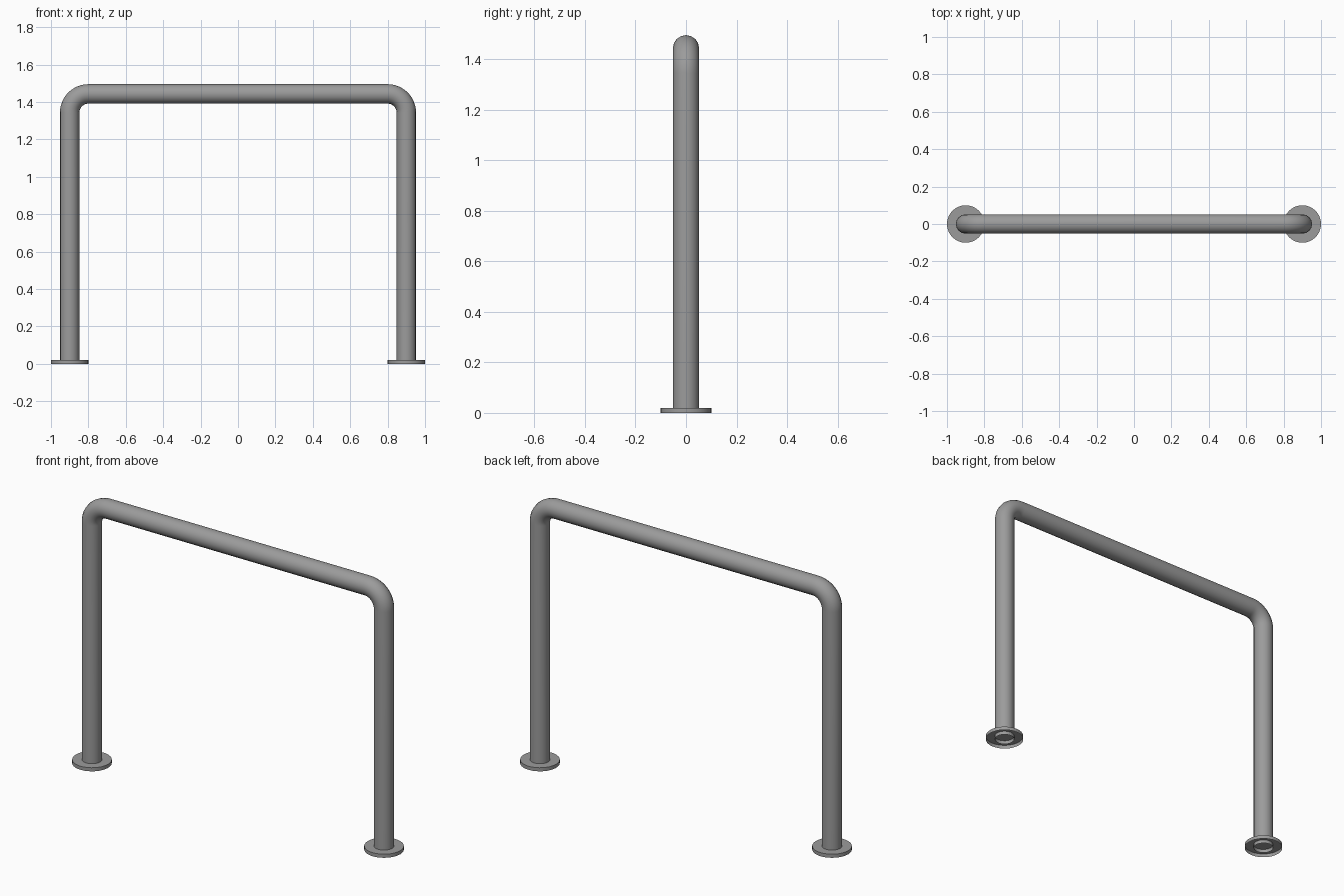
import bpy
import bmesh
from math import cos, sin, pi

if "Cube" in bpy.data.objects:
    bpy.data.objects.remove(bpy.data.objects["Cube"], do_unlink=True)

LEG_X, RAIL_Z, BEND, PIPE_R = 0.9, 1.443, 0.1, 0.052
PLATE_R, PLATE_H = 0.1, 0.02

steel = bpy.data.materials.new("grey_steel")
steel.use_nodes = True
steel.diffuse_color = (0.33, 0.33, 0.33, 1)
steel.node_tree.nodes["Principled BSDF"].inputs["Base Color"].default_value = steel.diffuse_color


def add_object(name, data):
    data.materials.append(steel)
    obj = bpy.data.objects.new(name, data)
    bpy.context.collection.objects.link(obj)
    return obj


def activate(obj):
    bpy.ops.object.select_all(action="DESELECT")
    obj.select_set(True)
    bpy.context.view_layer.objects.active = obj


# Bent pipe: one half of the path, then its mirror image
steps = 12
half = [(-LEG_X, 0)]
for i in range(steps + 1):
    a = pi / 2 * i / steps
    half.append((-LEG_X + BEND - BEND * cos(a), RAIL_Z - BEND + BEND * sin(a)))
path = half + [(-x, z) for x, z in reversed(half)]

curve = bpy.data.curves.new("bent_pipe", "CURVE")
curve.dimensions = "3D"
curve.bevel_depth = PIPE_R
curve.bevel_resolution = 6
spline = curve.splines.new("POLY")
spline.points.add(len(path) - 1)
for point, (x, z) in zip(spline.points, path):
    point.co = (x, 0, z, 1)
pipe = add_object("bent_pipe", curve)
activate(pipe)
bpy.ops.object.convert(target="MESH")
bpy.ops.object.shade_smooth_by_angle()

# Foot flanges: shallow cups, open underneath
for side, x in (("right", -LEG_X), ("left", LEG_X)):
    bm = bmesh.new()
    bmesh.ops.create_cone(bm, cap_ends=True, segments=32, radius1=PLATE_R,
                          radius2=PLATE_R, depth=PLATE_H)
    bm.normal_update()
    underside = [f for f in bm.faces if f.normal.z < -0.5]
    bmesh.ops.delete(bm, geom=underside, context="FACES_ONLY")
    mesh = bpy.data.meshes.new(side + "_foot_flange")
    bm.to_mesh(mesh)
    bm.free()
    flange = add_object(side + "_foot_flange", mesh)
    flange.location = (x, 0, PLATE_H / 2)
    activate(flange)
    bpy.ops.object.shade_smooth_by_angle()
